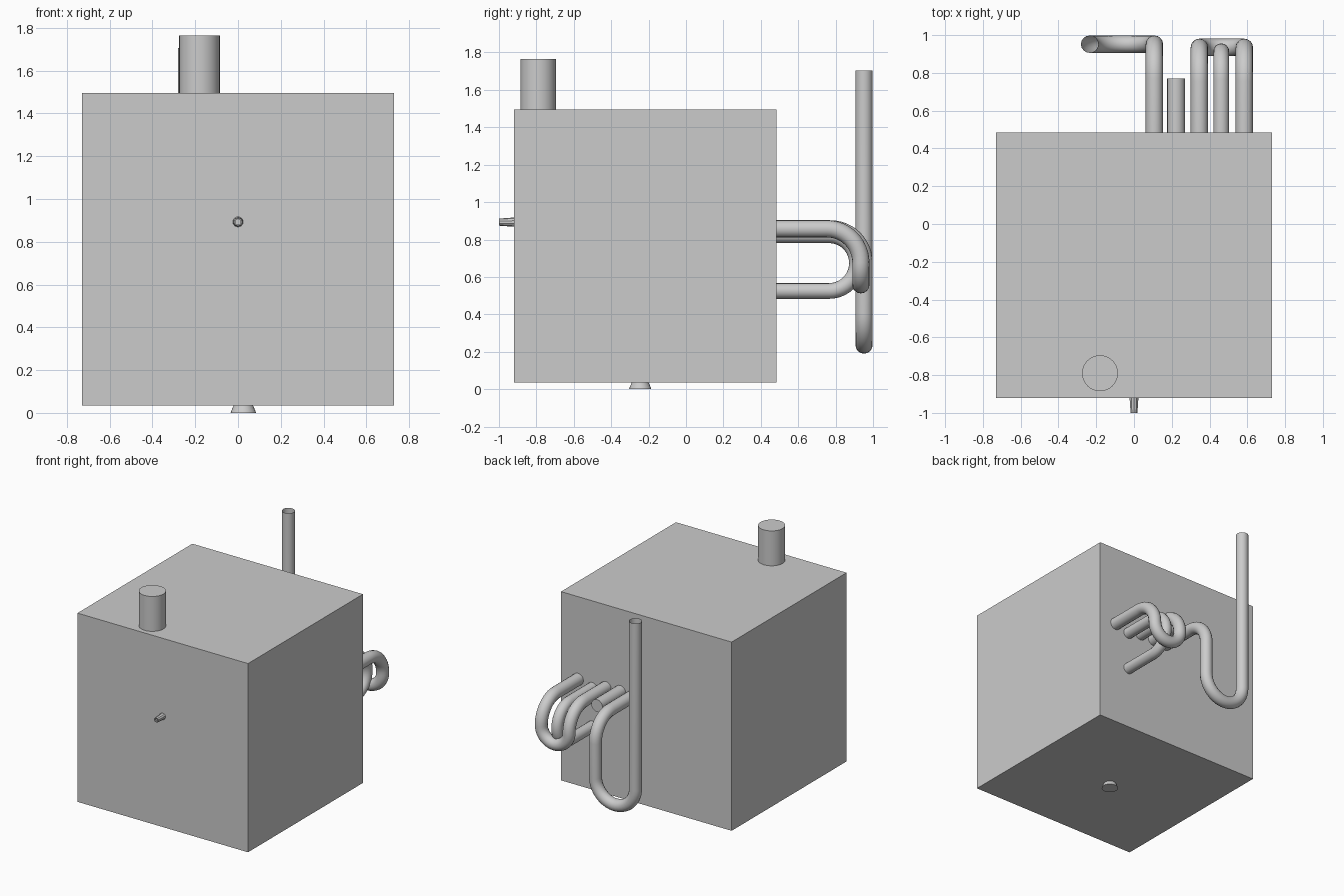
import bpy
import math
from mathutils import Vector

if "Cube" in bpy.data.objects:
    bpy.data.objects.remove(bpy.data.objects["Cube"])

X, Y, Z = Vector((1, 0, 0)), Vector((0, 1, 0)), Vector((0, 0, 1))


def arc(center, u, v, r, sweep=90, n=12):
    """Points starting at center + r*u and turning towards v."""
    c = Vector(center)
    return [c + r * (math.cos(a) * u + math.sin(a) * v)
            for a in (math.radians(sweep) * i / n for i in range(n + 1))]


def pipe(name, pts, r, caps=False):
    cu = bpy.data.curves.new(name, 'CURVE')
    cu.dimensions = '3D'
    cu.bevel_depth = r
    cu.bevel_resolution = 6
    cu.use_fill_caps = caps
    path = []
    for p in map(Vector, pts):
        if not path or (p - path[-1]).length > 1e-4:
            path.append(p)
    sp = cu.splines.new('POLY')
    sp.points.add(len(path) - 1)
    for q, p in zip(sp.points, path):
        q.co = (*p, 1)
    ob = bpy.data.objects.new(name, cu)
    bpy.context.collection.objects.link(ob)
    bpy.ops.object.select_all(action='DESELECT')
    ob.select_set(True)
    bpy.context.view_layer.objects.active = ob
    bpy.ops.object.convert(target='MESH')
    bpy.ops.object.shade_smooth_by_angle(angle=math.radians(40))


def cone(name, r1, r2, depth, loc, sides=32, rot=(0, 0, 0), smooth=True, fill='NGON'):
    bpy.ops.mesh.primitive_cone_add(vertices=sides, radius1=r1, radius2=r2, depth=depth,
                                    location=loc, rotation=rot, end_fill_type=fill)
    ob = bpy.context.object
    ob.name = name
    if smooth:
        bpy.ops.object.shade_smooth_by_angle(angle=math.radians(40))
    return ob


BACK = 0.485   # rear wall of the body
HIGH = 0.857   # height of the upper pipes

# Main body
bpy.ops.mesh.primitive_cube_add(size=1, location=(0, -0.2175, 0.765))
body = bpy.context.object
body.name = "body"
body.scale = (1.46, 1.405, 1.46)

# Top stub and bottom drain
cone("top_stub", 0.095, 0.095, 0.29, (-0.18, -0.79, 1.62))
cone("bottom_drain", 0.06, 0.045, 0.036, (0.025, -0.245, 0.018), 24)

# Small faceted hollow nozzle on the front
nozzle = cone("front_nozzle", 0.025, 0.019, 0.085, (0, -0.9575, 0.893), 10,
              (math.radians(90), 0, 0), False, 'NOTHING')
wall = nozzle.modifiers.new("wall", 'SOLIDIFY')
wall.thickness = 0.006
wall.offset = -1

# Overflow pipe: out, down, U-bend, then up
x0, x1, y = 0.108, -0.235, 0.952
bend, r = 0.18, (0.108 + 0.235) / 2
pts = [(x0, BACK, HIGH)]
pts += arc((x0, y - bend, HIGH - bend), Z, Y, bend)
pts += arc(((x0 + x1) / 2, y, 0.236 + r), X, -Z, r, 180, 20)
pts += [(x1, y, 1.705)]
pipe("overflow_pipe", pts, 0.046)

# Short capped pipe
pipe("short_pipe", [(0.223, BACK, HIGH), (0.223, 0.77, HIGH)], 0.048, True)

# Trap pipe: out, down, U-bend, up and back in
x0, x1, y = 0.346, 0.584, 0.935
r = (x1 - x0) / 2
down = arc((x0, y - bend, HIGH - bend), Z, Y, bend)
pts = [Vector((x0, BACK, HIGH))] + down
pts += arc(((x0 + x1) / 2, y, HIGH - bend), -X, -Z, r, 180, 20)
pts += [Vector((x1, p.y, p.z)) for p in reversed(down)]
pts += [Vector((x1, BACK, HIGH))]
pipe("trap_pipe", pts, 0.046)

# Return pipe: half-circle bend back into the body
pts = [(0.462, BACK, 0.823)]
pts += arc((0.462, 0.765, 0.674), Z, Y, 0.149, 180, 20)
pts += [(0.462, BACK, 0.525)]
pipe("return_pipe", pts, 0.042)
